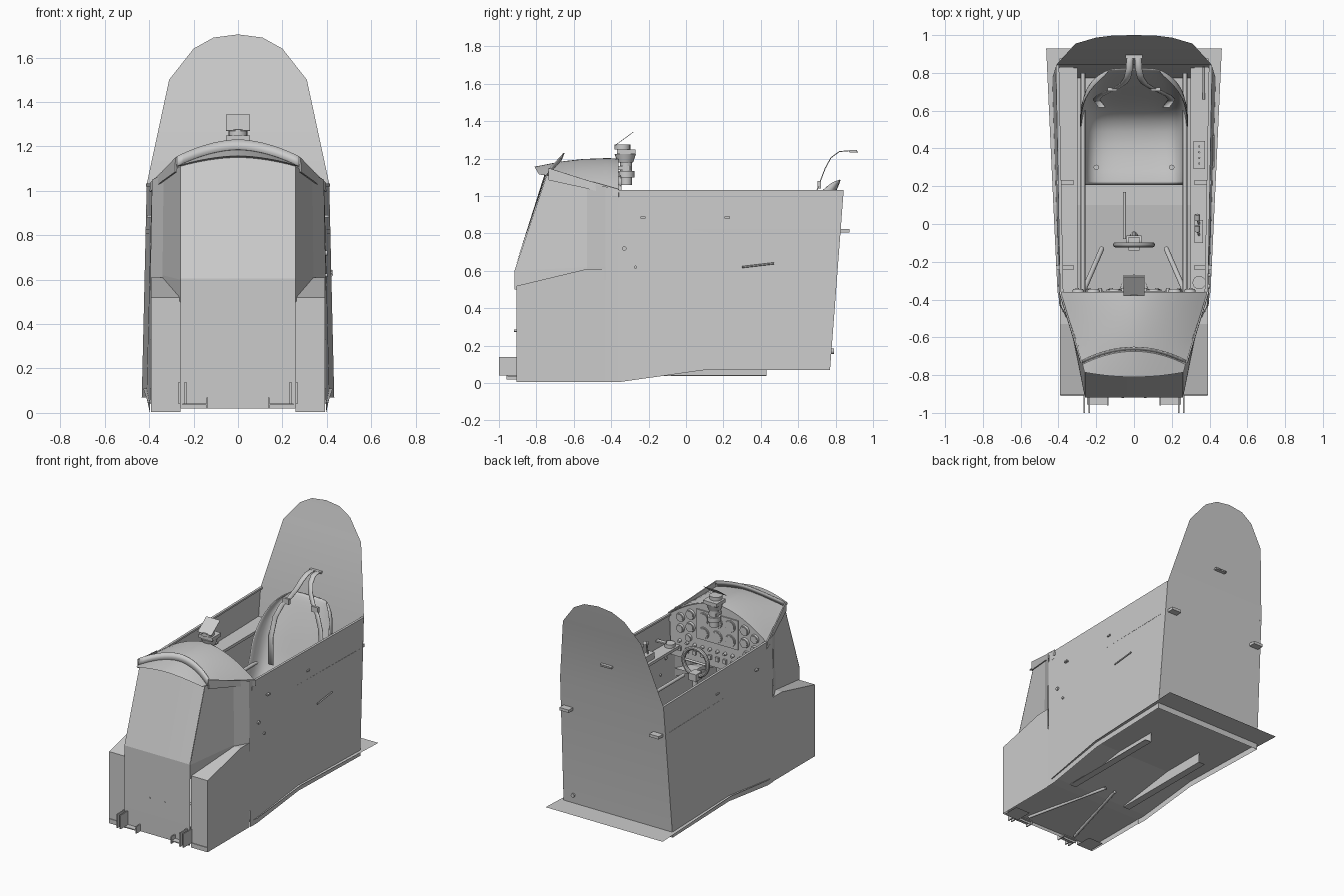
import bpy, math
from mathutils import Vector


def mesh(name, verts, faces, smooth=None, thick=0):
    me = bpy.data.meshes.new(name)
    me.from_pydata([tuple(v) for v in verts], [], faces)
    me.update()
    ob = bpy.data.objects.new(name, me)
    bpy.context.collection.objects.link(ob)
    if thick:
        m = ob.modifiers.new("thickness", 'SOLIDIFY')
        m.thickness, m.offset = thick, 0
    if smooth:
        bpy.ops.object.select_all(action='DESELECT')
        ob.select_set(True)
        bpy.context.view_layer.objects.active = ob
        bpy.ops.object.shade_smooth_by_angle(angle=math.radians(smooth))
    return ob


def loft(name, rows, smooth=None, thick=0):
    n = len(rows[0])
    faces = [(i * n + j, i * n + j + 1, (i + 1) * n + j + 1, (i + 1) * n + j)
             for i in range(len(rows) - 1) for j in range(n - 1)]
    return mesh(name, [p for r in rows for p in r], faces, smooth, thick)


def box(name, x0, x1, y0, y1, z0, z1):
    v = [(x, y, z) for x in (x0, x1) for y in (y0, y1) for z in (z0, z1)]
    return mesh(name, v, [(0, 1, 3, 2), (4, 6, 7, 5), (0, 4, 5, 1), (2, 3, 7, 6), (0, 2, 6, 4), (1, 5, 7, 3)])


def rod(name, a, b, r, r2=None, n=12):
    a, b = Vector(a), Vector(b)
    q = (b - a).to_track_quat('Z', 'Y')
    ring = [Vector((math.cos(t), math.sin(t), 0)) for t in (2 * math.pi * k / n for k in range(n))]
    v = [a + q @ (c * r) for c in ring] + [b + q @ (c * (r if r2 is None else r2)) for c in ring]
    f = [(k, (k + 1) % n, n + (k + 1) % n, n + k) for k in range(n)]
    return mesh(name, v, f + [tuple(range(n))[::-1], tuple(range(n, 2 * n))], 40)


def wall_x(y, z):
    """Half width of the tub at a given station and height."""
    t = (y + 0.43) / 1.25
    lo, hi = 0.395 + 0.04 * t, 0.387 + 0.023 * t
    return lo + (hi - lo) * (z - 0.07) / 0.96


# floor sheet, raised above the wall bottoms, running out as a rear flange
floor = [(.93, .11, .465), (.1, .11, .427), (-.36, .045, .405), (-.43, .04, .39), (-.91, .04, .39)]
loft("floor", [[(-w, y, z), (w, y, z)] for y, z, w in floor])

# rear armour plate with rounded top
plate = [(.77, .07, .433), (.843, 1.03, .411), (.955, 1.5, .31), (.987, 1.64, .20), (.998, 1.69, .11)]
pv = [(w, y, z) for y, z, w in plate] + [(0, 1.0, 1.704)] + [(-w, y, z) for y, z, w in plate[::-1]]
mesh("rear_plate", pv, [(0, 1, 9, 10), (1, 2, 8, 9), (2, 3, 7, 8), (3, 4, 6, 7), (4, 5, 6)], 30)
box("belt_slot", -.045, .045, .875, .915, 1.232, 1.245)
rod("plate_bolt", (.35, .77, .17), (.35, .79, .17), .014)

for s in (-1, 1):
    # side walls
    prof = [(-.43, .005), (-.36, .005), (.1, .07), (.77, .07), (.843, 1.03), (-.36, 1.03), (-.43, 1.05)]
    mesh("side_wall", [(s * wall_x(y, z), y, z) for y, z in prof], [(0, 1, 5, 6), (1, 2, 3, 4, 5)])
    loft("sill_rail", [[(s * (wall_x(y, 1.03) + d), y, z) for d, z in
                        ((.003, 1.02), (.003, 1.033), (-.014, 1.033), (-.014, 1.02))] for y in (-.38, .843)])
    # nose cheeks stepping in from the wall, down to the side boxes
    loft("nose_cheek", [[(s * .26, -.917, .50), (s * .26, -.917, .60), (s * .26, -.745, 1.11)],
                        [(s * .34, -.53, .55), (s * .34, -.53, .62), (s * .335, -.53, 1.075)],
                        [(s * .395, -.43, .55), (s * .395, -.43, .62), (s * .387, -.43, 1.05)]])
    # lower front side boxes, open to the cockpit
    yz = [(-.43, .005), (-.905, .005), (-.905, .52), (-.53, .61), (-.43, .61)]
    loft("front_side_box", [[(s * .392, y, z) for y, z in yz[1:]], [(s * .26, y, z) for y, z in yz[1:]]])
    mesh("front_side_box_wall", [(s * .392, y, z) for y, z in yz], [(0, 1, 2, 3, 4)])
    loft("front_side_box_bottom", [[(s * .26, y, .005), (s * .378, y, .005)] for y in (-.905, -.78)])
    # side shelf running out through the rear plate
    loft("side_shelf", [[(s * (.30 if i else wall_x(y, .81)), y, z) for i, z in
                         ((0, .805), (0, .825), (1, .825), (1, .805), (0, .805))] for y in (-.36, .825)])
    box("shelf_end", s * .32, s * .395, .80, .875, .805, .825)
    for y in (-.23, .22):
        box("sill_clamp", s * .32, s * .41, y - .014, y + .014, .88, .89)
    # L-section rails hanging beneath the floor
    loft("under_rail", [[(s * .21, y, z), (s * .21, y, .04), (s * .26, y, .04)]
                        for y, z in ((-.36, .045), (.1, .11), (.43, .11))], None, .004)
    # front mounting brackets
    for x in (.237, .263):
        box("front_bracket", s * (x - .004), s * (x + .004), -1.0, -.88, .04, .14)
    box("front_bracket_base", s * .14, s * .25, -.955, -.90, .035, .042)
    box("front_bracket_web", s * .134, s * .142, -.96, -.90, .02, .07)
    rod("front_rivet", (s * .06, -.90, .28), (s * .06, -.92, .28), .006)
    # pedal bars, floor braces and inner longerons
    rod("pedal_bar", (s * .27, -.36, .45), (s * .17, -.13, .14), .013)
    box("pedal", s * .10, s * .20, -.50, -.47, .22, .36)
    rod("pedal_arm", (s * .15, -.48, .04), (s * .15, -.48, .3), .014)
    rod("floor_brace", (s * .04, -.25, .045), (s * .2, -.86, .03), .01)
    rod("longeron", (s * .27, -.36, .62), (s * .27, .8, .62), .012)
    rod("seat_leg", (s * .2, .3, .11), (s * .2, .3, .42), .014)
    rod("seat_leg", (s * .2, .6, .11), (s * .2, .6, .45), .014)
    # shoulder straps
    path = [(.02, .92, 1.236), (.022, .87, 1.242), (.025, .82, 1.238), (.035, .775, 1.205), (.055, .745, 1.15),
            (.09, .722, 1.09), (.14, .70, 1.03), (.18, .68, .94), (.20, .66, .80), (.17, .62, .62)]
    loft("shoulder_strap", [[(s * x - .018, y, z), (s * x + .018, y, z)] for x, y, z in path], 60, .005)
    box("strap_buckle", s * .115 - .026, s * .115 + .026, .703, .722, 1.04, 1.08)

# nose front: lower vertical panel and sloped upper panel
S = [k / 10 for k in range(-10, 11)]
rows = [[(.26 * t, y, z + c * (1 - t * t)) for t in S] for y, z, c in
        ((-.915, .02, 0), (-.918, .52, 0), (-.918, .605, 0), (-.745, 1.115, .037))]
loft("nose_front", rows, 5)


def arch(ye, yc, hw, ze, zc, dy=0, dz=0):
    return [(hw * t, yc + (ye - yc) * t * t + dy, ze + (zc - ze) * (1 - abs(t) ** 1.8) + dz) for t in S]


# cowl over the instruments, windscreen frame and side frames
C = (-.735, -.665, .275, 1.11, 1.185)
loft("cowl", [arch(-.36, -.36, .388, 1.03, 1.20), arch(-.44, -.42, .37, 1.045, 1.203),
              arch(-.6, -.55, .32, 1.075, 1.198), arch(*C), arch(-.785, -.81, .262, 1.115, 1.157)], 40)
loft("windscreen_frame", [arch(*C, -.006), arch(*C, .012, .045)], 50, .007)
loft("cowl_lip", [arch(-.785, -.81, .262, 1.115, 1.157), arch(-.745, -.745, .26, 1.11, 1.15)], 40)
for s in (-1, 1):
    loft("cowl_side_frame", [[(s * .28, -.735, 1.085), (s * .278, -.735, 1.15)],
                             [(s * .342, -.53, 1.04), (s * .34, -.53, 1.085)],
                             [(s * .394, -.36, .995), (s * .392, -.36, 1.037)]], None, .008)
    box("cowl_tab", s * .375, s * .39, -.40, -.362, .975, 1.0)

# instrument panel with gauges
top = arch(-.365, -.365, .385, 1.03, 1.195)
loft("instrument_panel", [[(x * .97, -.365, .74) for x, y, z in top], top], None, .006)


def gauge(x, z, r):
    rod("gauge", (x, -.362, z), (x, -.348, z), r, r * .9, 20)
    rod("gauge_face", (x, -.348, z), (x, -.345, z), r * .75, None, 20)


box("flight_panel", -.165, .165, -.362, -.354, .915, 1.125)
for x in (-.105, 0, .105):
    for z in (.968, 1.072):
        gauge(x, z, .044)
for s in (-1, 1):
    for x, z, r in ((.215, 1.07, .036), (.215, .98, .036), (.295, 1.03, .032), (.295, .95, .03), (.23, .90, .026)):
        gauge(s * x, z, r)
for k in range(11):
    x = -.30 + .06 * k
    rod("panel_knob", (x, -.362, .86), (x, -.34, .86), .012, .009)
    box("panel_switch", x - .012, x + .012, -.362, -.348, .79, .82)

# reflector sight
rod("sight_stem", (0, -.32, 1.06), (0, -.32, 1.20), .032)
rod("sight_collar", (0, -.32, 1.10), (0, -.32, 1.135), .045, None, 20)
rod("sight_body", (0, -.325, 1.18), (0, -.325, 1.225), .042, .057, 20)
box("sight_head", -.055, .055, -.37, -.27, 1.225, 1.25)
rod("sight_lens", (0, -.34, 1.25), (0, -.34, 1.275), .042, None, 20)
loft("sight_glass", [[(-.055, -.38, 1.27), (.055, -.38, 1.27)], [(-.055, -.28, 1.343), (.055, -.28, 1.343)]], None, .003)
box("sight_mount", -.03, .03, -.37, -.30, 1.14, 1.16)

# bucket seat: centre profile with wrapped edges (y, z, half width, wrap y, wrap z)
prof = [(.20, .40, .265, 0, .10), (.35, .37, .275, 0, .17), (.50, .37, .28, 0, .24), (.60, .43, .285, -.06, .24),
        (.67, .60, .285, -.12, .16), (.72, .80, .28, -.13, .05), (.77, .95, .262, -.11, .0),
        (.805, 1.05, .215, -.075, -.01), (.825, 1.09, .14, -.03, -.01)]
T = [k / 6 for k in range(-6, 7)]
seat = loft("seat", [[(hw * math.sin(t * math.pi / 2), y + wy * t ** 4, z + wz * t ** 4) for t in T]
                     for y, z, hw, wy, wz in prof], 60, .012)
sub = seat.modifiers.new("round", 'SUBSURF')
sub.levels = sub.render_levels = 1

# control column with ring grip
rod("stick_lower", (0, -.06, .10), (0, -.09, .52), .02)
rod("stick_upper", (0, -.09, .52), (0, -.105, .79), .016)
rod("stick_pivot", (-.04, -.09, .52), (.04, -.09, .52), .03)
bpy.ops.mesh.primitive_torus_add(location=(0, -.11, .88), rotation=(math.pi / 2, 0, 0), major_radius=.097,
                                 minor_radius=.014, major_segments=32, minor_segments=10)
bpy.context.object.name = "ring_grip"
bpy.ops.object.shade_smooth_by_angle()
box("grip_block", -.03, .03, -.14, -.07, .76, .81)
rod("grip_bar", (-.09, -.11, .88), (.09, -.11, .88), .008)
rod("floor_lever", (-.05, -.08, .14), (-.05, .17, .14), .008)

# throttle quadrant, switch box and knobs on the shelves
box("switch_box", .315, .375, .29, .44, .825, .85)
for k in range(4):
    rod("switch", (.345, .32 + .03 * k, .85), (.345, .32 + .03 * k, .868), .006)
box("throttle_box", .32, .365, -.10, .02, .825, .87)
for y in (-.06, .0):
    rod("throttle_lever", (.345, y, .86), (.335, y + .03, .96), .006)
    rod("throttle_knob", (.335, y + .02, .955), (.335, y + .05, .965), .014)
rod("trim_wheel", (.345, -.31, .825), (.345, -.31, .85), .035, None, 20)
rod("shelf_lever", (.37, .66, .84), (.37, .83, .90), .007)
rod("side_bolt", (.385, -.33, .72), (.402, -.33, .72), .012)
rod("side_bolt", (.385, -.27, .62), (.404, -.27, .62), .008)
rod("side_handle", (.422, .3, .62), (.420, .47, .64), .005)
